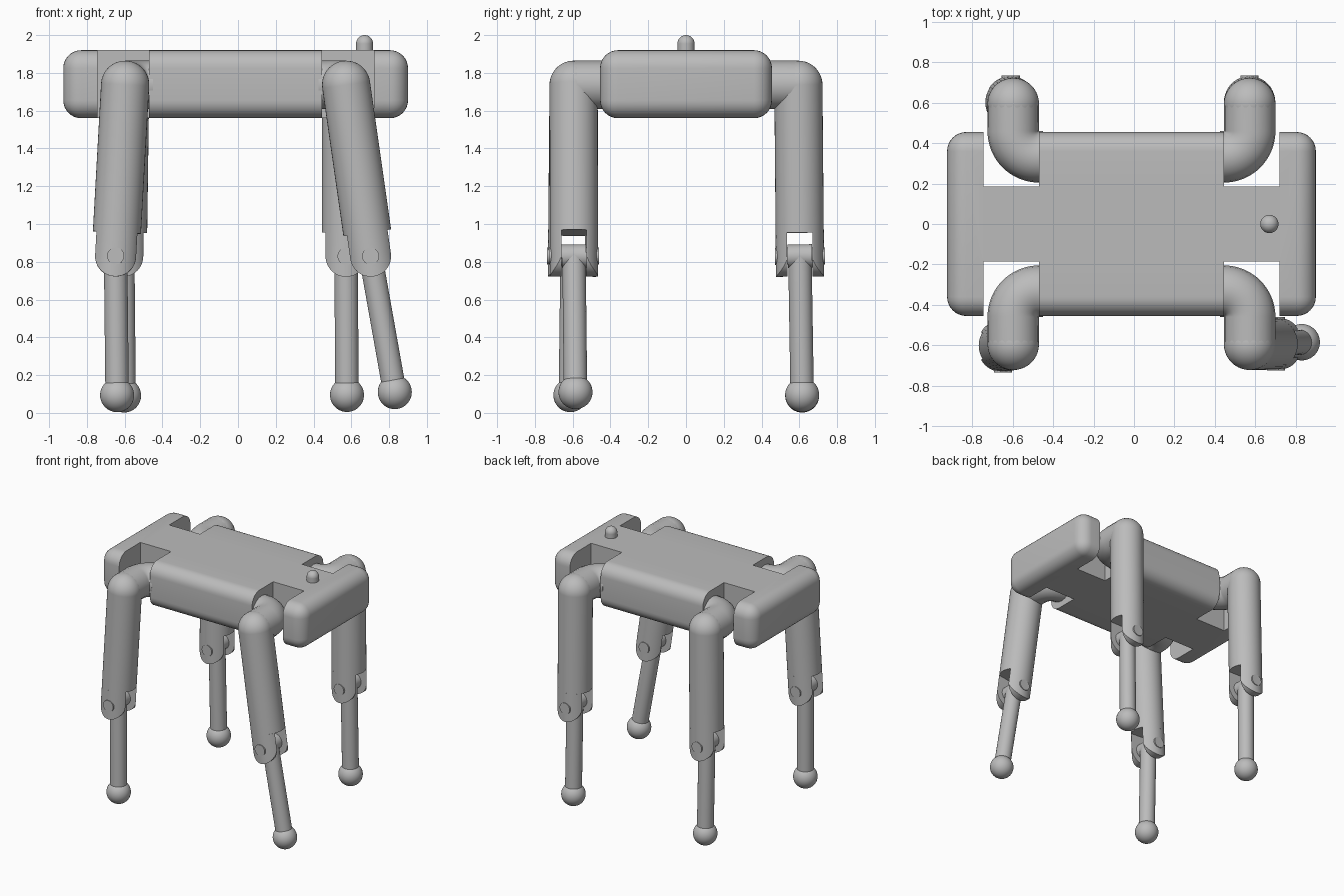
import bpy, bmesh
from math import sin, cos, pi, sqrt, radians
from mathutils import Vector, Matrix

cube = bpy.data.objects.get("Cube")
if cube:
    bpy.data.objects.remove(cube, do_unlink=True)

grey = bpy.data.materials.new("plain grey")
grey.use_nodes = True
colour = (0.5, 0.5, 0.5, 1)
grey.diffuse_color = colour
grey.node_tree.nodes["Principled BSDF"].inputs["Base Color"].default_value = colour

R = 0.1275        # thigh and hip tube radius
SHIN = 0.062      # shin radius
SLOT = 0.067      # half width of the knee slot
FORK = 0.125      # slot height above the knee pin


def activate(obj):
    bpy.ops.object.select_all(action="DESELECT")
    obj.select_set(True)
    bpy.context.view_layer.objects.active = obj


def finish(obj, smooth=True):
    obj.data.materials.clear()
    obj.data.materials.append(grey)
    activate(obj)
    if smooth:
        bpy.ops.object.shade_smooth_by_angle(angle=radians(35))
    return obj


def make(name, bm, matrix=Matrix()):
    bmesh.ops.recalc_face_normals(bm, faces=bm.faces)
    bm.transform(matrix)
    mesh = bpy.data.meshes.new(name)
    bm.to_mesh(mesh)
    bm.free()
    obj = bpy.data.objects.new(name, mesh)
    bpy.context.collection.objects.link(obj)
    return finish(obj)


def add_box(bm, x0, x1, y0, y1, z0, z1):
    scale = Matrix.Diagonal((x1 - x0, y1 - y0, z1 - z0, 1))
    centre = Matrix.Translation(((x0 + x1) / 2, (y0 + y1) / 2, (z0 + z1) / 2))
    bmesh.ops.create_cube(bm, size=1, matrix=centre @ scale)


def add_rod(bm, radius, z0, z1, turn=Matrix()):
    place = turn @ Matrix.Translation((0, 0, (z0 + z1) / 2))
    bmesh.ops.create_cone(bm, cap_ends=True, segments=40, radius1=radius,
                          radius2=radius, depth=z1 - z0, matrix=place)


def add_ball(bm, radius, centre):
    bmesh.ops.create_uvsphere(bm, u_segments=40, v_segments=24, radius=radius,
                              matrix=Matrix.Translation(centre))


def frame(low, high):
    """Axes at the low point with z towards the high point and y kept forward."""
    z = (high - low).normalized()
    x = Vector((0, 1, 0)).cross(z).normalized()
    m = Matrix((x, z.cross(x), z)).transposed().to_4x4()
    return Matrix.Translation(low) @ m


ACROSS = Matrix.Rotation(pi / 2, 4, "X")

# Rounded body with four notches
bm = bmesh.new()
add_box(bm, -0.925, 0.9, -0.455, 0.455, 1.56, 1.92)
bmesh.ops.bevel(bm, geom=bm.edges[:], offset=0.095, segments=8,
                profile=0.5, affect="EDGES")
body = make("body", bm)
bm = bmesh.new()
for x0, x1 in ((-0.745, -0.47), (0.445, 0.72)):
    for y0, y1 in ((-0.6, -0.185), (0.185, 0.6)):
        add_box(bm, x0, x1, y0, y1, 1.4, 2.1)
cutter = make("notch_cutter", bm)
cutter.hide_render = True
notches = body.modifiers.new("notches", "BOOLEAN")
notches.operation = "DIFFERENCE"
notches.solver = "EXACT"
notches.object = cutter
activate(body)
bpy.ops.object.modifier_apply(modifier="notches")
bpy.data.objects.remove(cutter, do_unlink=True)
finish(body)

# Domed stub on top
bm = bmesh.new()
add_rod(bm, 0.045, 1.9, 1.955)
add_ball(bm, 0.045, (0, 0, 1.955))
make("top_stub", bm, Matrix.Translation((0.67, 0, 0)))


def hip_tube(name, wall, side, end, hip):
    """Elbow leaving the notch wall and turning outwards to the hip ball."""
    points = [Vector((wall - side * 0.02, end * (0.46 - R), hip.z))]
    for i in range(17):
        a = pi / 2 * i / 16
        points.append(Vector((wall + side * R * sin(a), end * (0.46 - R * cos(a)), hip.z)))
    points.append(hip)
    curve = bpy.data.curves.new(name, "CURVE")
    curve.dimensions = "3D"
    curve.bevel_depth = R
    curve.bevel_resolution = 8
    curve.use_fill_caps = True
    spline = curve.splines.new("POLY")
    spline.points.add(len(points) - 1)
    for p, co in zip(spline.points, points):
        p.co = (*co, 1)
    obj = bpy.data.objects.new(name, curve)
    bpy.context.collection.objects.link(obj)
    activate(obj)
    bpy.ops.object.convert(target="MESH")
    finish(bpy.context.object)


def add_fork_plate(bm, side):
    """Curved cheek of the knee with a rounded lower end."""
    half = sqrt(R * R - SLOT * SLOT)
    columns = []
    for i in range(25):
        a = pi * i / 24
        x, low = -half * cos(a), -half * sin(a)
        outer = sqrt(R * R - x * x)
        columns.append([bm.verts.new((x, side * y, z)) for y, z in
                        ((SLOT, FORK), (outer, FORK), (outer, low), (SLOT, low))])
    for a, b in zip(columns, columns[1:]):
        for j in range(4):
            k = (j + 1) % 4
            bm.faces.new((a[j], a[k], b[k], b[j]))


def leg(name, side, end, knee, foot):
    wall = 0.445 if side > 0 else -0.47
    hip = Vector((wall + side * R, end * 0.595, 1.737))
    knee, foot = Vector(knee), Vector(foot)
    hip_tube(name + "_hip_tube", wall, side, end, hip)

    upper = frame(knee, hip)
    length = (hip - knee).length
    bm = bmesh.new()
    add_rod(bm, R, FORK, length)
    add_ball(bm, R, (0, 0, length))
    make(name + "_thigh", bm, upper)
    bm = bmesh.new()
    for s in (-1, 1):
        add_fork_plate(bm, s)
    make(name + "_knee_fork", bm, upper)
    bm = bmesh.new()
    add_rod(bm, 0.045, -0.132, 0.132, ACROSS)
    make(name + "_knee_pin", bm, upper)

    lower = frame(foot, knee)
    length = (knee - foot).length
    bm = bmesh.new()
    add_rod(bm, SHIN, 0, length)
    add_rod(bm, SHIN, -SLOT + 0.002, SLOT - 0.002,
            Matrix.Translation((0, 0, length)) @ ACROSS)
    make(name + "_shin", bm, lower)
    bm = bmesh.new()
    add_ball(bm, 0.09, foot)
    make(name + "_foot", bm)


leg("front_right", -1, -1, (-0.648, -0.603, 0.83), (-0.64, -0.612, 0.094))
leg("back_right", -1, 1, (-0.61, 0.603, 0.83), (-0.603, 0.615, 0.092))
leg("front_left", 1, -1, (0.702, -0.593, 0.83), (0.83, -0.585, 0.11))
leg("back_left", 1, 1, (0.572, 0.603, 0.83), (0.577, 0.615, 0.095))
